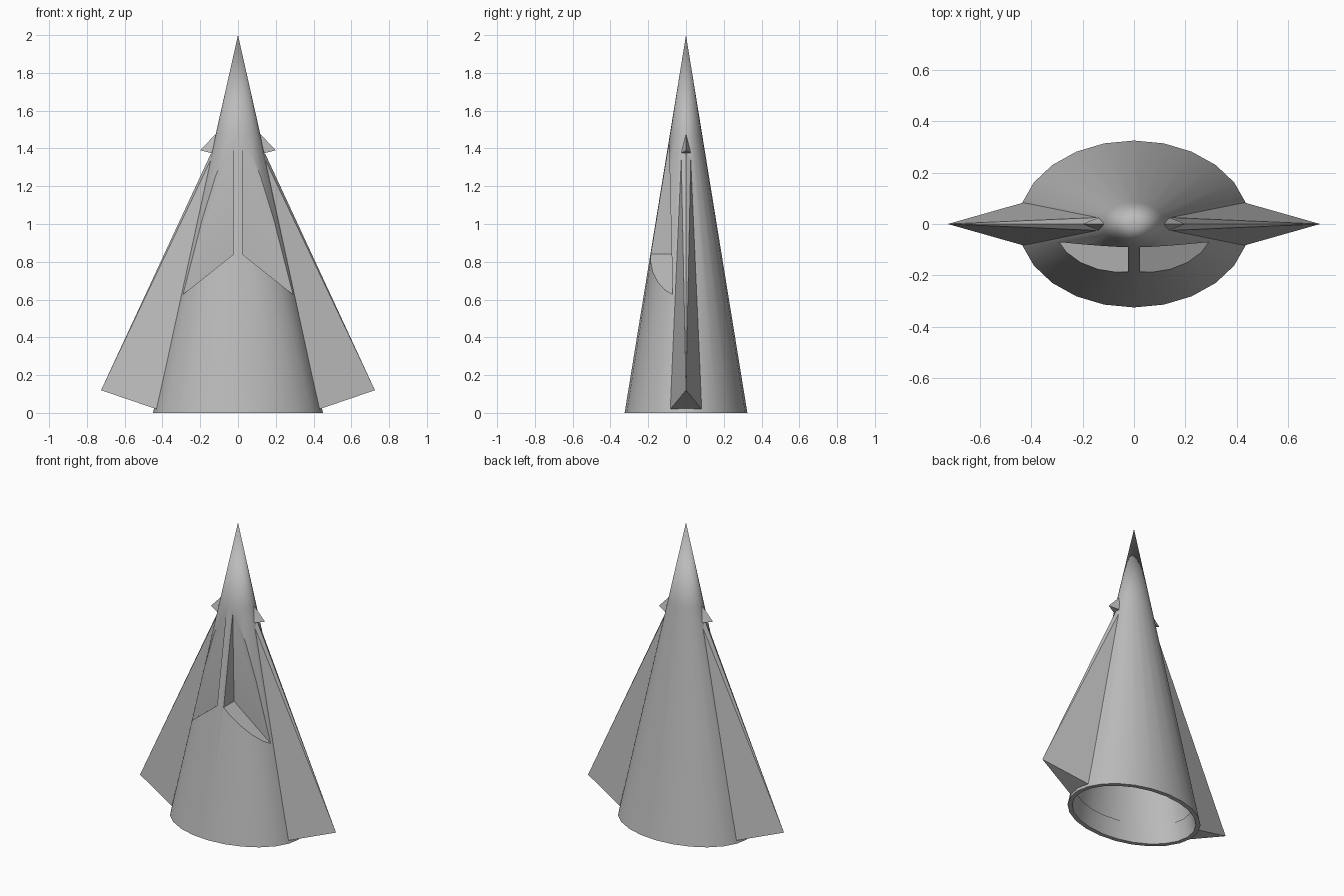
import bpy, bmesh, math

if "Cube" in bpy.data.objects:
    bpy.data.objects.remove(bpy.data.objects["Cube"], do_unlink=True)

HEIGHT, RX, RY, SIDES = 2.0, 0.45, 0.325, 24
SEAM = 1.47  # joint between hull and nose

grey = bpy.data.materials.new("hull grey")
grey.use_nodes = True
colour = (0.5, 0.5, 0.5, 1)
grey.diffuse_color = colour
grey.node_tree.nodes["Principled BSDF"].inputs["Base Color"].default_value = colour


def finish(name, bm):
    bmesh.ops.recalc_face_normals(bm, faces=bm.faces)
    mesh = bpy.data.meshes.new(name)
    bm.to_mesh(mesh)
    bm.free()
    mesh.materials.append(grey)
    obj = bpy.data.objects.new(name, mesh)
    bpy.context.collection.objects.link(obj)
    return obj


def ring(bm, z, inset=0.0):
    """Elliptical ring on the cone surface, moved inwards by inset."""
    k = 1 - z / HEIGHT
    return [bm.verts.new(((RX * k - inset) * math.cos(a), (RY * k - inset) * math.sin(a), z))
            for a in (math.tau * i / SIDES for i in range(SIDES))]


def bridge(bm, a, b):
    for i in range(SIDES):
        j = (i + 1) % SIDES
        bm.faces.new((a[i], a[j], b[j], b[i]))


def solid(name, points):
    """Convex solid spanning the given points."""
    bm = bmesh.new()
    for p in points:
        bm.verts.new(p)
    bmesh.ops.convex_hull(bm, input=bm.verts[:])
    bmesh.ops.dissolve_limit(bm, angle_limit=0.002, verts=bm.verts[:], edges=bm.edges[:])
    return finish(name, bm)


def activate(obj):
    bpy.ops.object.select_all(action='DESELECT')
    obj.select_set(True)
    bpy.context.view_layer.objects.active = obj


# Hull: outer skin, open hollow base with a thicker rim
bm = bmesh.new()
rings = [ring(bm, z, inset) for z, inset in
         ((SEAM, 0), (0, 0), (0, 0.028), (0.12, 0.028), (0.12, 0.02), (0.56, 0.02))]
for a, b in zip(rings, rings[1:]):
    bridge(bm, a, b)
bm.faces.new(rings[0])
bm.faces.new(rings[-1])
hull = finish("hull", bm)

# Two window recesses with a strut left between them
outline = [(0.024, 1.5), (0.024, 0.84), (0.5, 0.46), (0.5, 1.5)]
for side in (-1, 1):
    points = []
    for x, z in outline:
        points += [(side * x, -0.6, z), (side * x, -0.07 - 0.024 * (z - 0.6), z)]
    cutter = solid("recess_cutter", points)
    cutter.hide_render = True
    mod = hull.modifiers.new("recess", 'BOOLEAN')
    mod.operation = 'DIFFERENCE'
    mod.solver = 'EXACT'
    mod.object = cutter
    activate(hull)
    bpy.ops.object.modifier_apply(modifier=mod.name)
    bpy.data.objects.remove(cutter, do_unlink=True)

# Nose cone
bm = bmesh.new()
base = ring(bm, SEAM)
tip = bm.verts.new((0, 0, HEIGHT))
for i in range(SIDES):
    bm.faces.new((base[i], base[(i + 1) % SIDES], tip))
nose = finish("nose", bm)

# Wedge fins and small upper fins on both sides
for side, word in ((1, "left"), (-1, "right")):
    solid(word + "_fin", [(side * x, y, z) for x, y, z in (
        (0.725, 0, 0.12), (0.432, 0.083, 0.02), (0.432, -0.083, 0.02),
        (0.145, 0, 1.37), (0.125, 0.026, 1.38), (0.125, -0.026, 1.38))])
    solid(word + "_upper_fin", [(side * x, y, z) for x, y, z in (
        (0.2, 0, 1.39), (0.115, 0, 1.48), (0.138, 0.025, 1.375), (0.138, -0.025, 1.375))])

# Smooth the round parts, keep hard edges
for obj in (hull, nose):
    activate(obj)
    bpy.ops.object.shade_smooth_by_angle(angle=math.radians(28))
